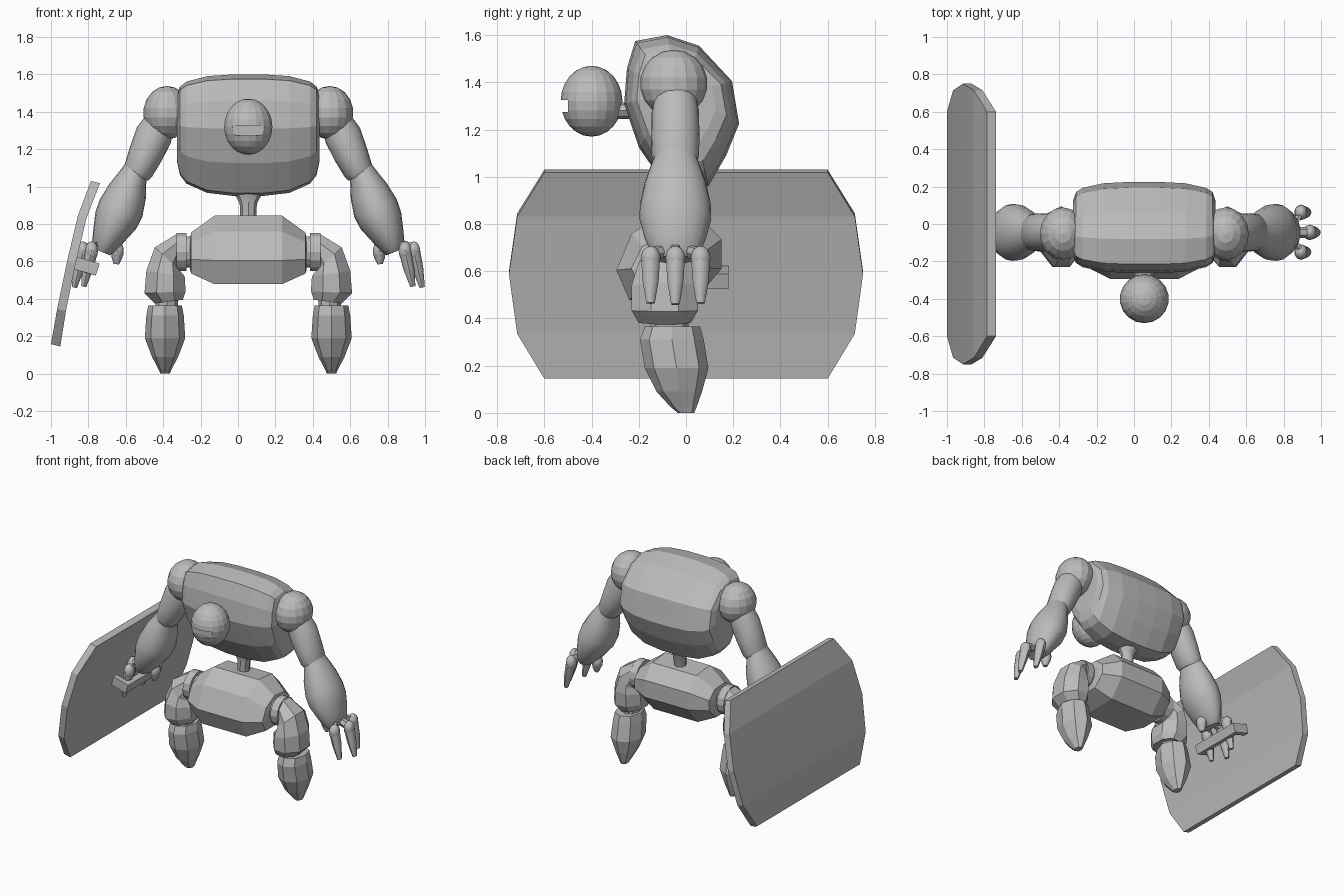
import bpy, bmesh, math
from mathutils import Vector, Matrix

if "Cube" in bpy.data.objects:
    bpy.data.objects.remove(bpy.data.objects["Cube"])

CX = 0.055          # body centre line (the shield shifts it off x = 0)
AY = -0.045         # arm centre in y

grey = bpy.data.materials.new("plain grey")
grey.diffuse_color = (0.5, 0.5, 0.5, 1)
grey.use_nodes = True
grey.node_tree.nodes["Principled BSDF"].inputs["Base Color"].default_value = grey.diffuse_color


def finish(name, bm, smooth=None):
    bmesh.ops.recalc_face_normals(bm, faces=bm.faces)
    me = bpy.data.meshes.new(name)
    bm.to_mesh(me)
    bm.free()
    ob = bpy.data.objects.new(name, me)
    bpy.context.collection.objects.link(ob)
    me.materials.append(grey)
    if smooth:
        bpy.ops.object.select_all(action='DESELECT')
        ob.select_set(True)
        bpy.context.view_layer.objects.active = ob
        bpy.ops.object.shade_smooth_by_angle(angle=math.radians(smooth))
    return ob


def loft(name, rings, smooth=None):
    """Skin a list of equal-length closed rings and cap both ends."""
    bm = bmesh.new()
    vs = [[bm.verts.new(p) for p in r] for r in rings]
    n = len(rings[0])
    for a, b in zip(vs, vs[1:]):
        for i in range(n):
            j = (i + 1) % n
            bm.faces.new((a[i], a[j], b[j], b[i]))
    bm.faces.new(vs[0])
    bm.faces.new(vs[-1])
    return finish(name, bm, smooth)


def ring(c, ax, ay, n=16, phase=0.0):
    """Ellipse around c with half-axis vectors ax, ay."""
    c, ax, ay = Vector(c), Vector(ax), Vector(ay)
    return [c + ax * math.cos(t) + ay * math.sin(t)
            for t in (2 * math.pi * i / n + phase for i in range(n))]


def ball(name, c, r, seg=16, rings=10, smooth=None):
    bm = bmesh.new()
    bmesh.ops.create_uvsphere(bm, u_segments=seg, v_segments=rings, radius=1,
                              matrix=Matrix.Translation(c) @ Matrix.Diagonal((*r, 1)))
    return finish(name, bm, smooth)


def limb(name, s, y, stations, n=16, smooth=40):
    """Tapered limb in the xz plane: stations are (u, z, half width, half depth)."""
    a, b = stations[0], stations[-1]
    d = Vector((b[0] - a[0], 0, b[1] - a[1])).normalized()
    side = Vector((-d.z * s, 0, d.x))
    return loft(name, [ring((CX + s * u, y, z), side * rx, Vector((0, ry, 0)), n)
                       for u, z, rx, ry in stations], smooth)


def barrel(name, profile, centre, stations):
    """Sideways barrel: yz profile scaled at each x station (u, sy, sz)."""
    cy, cz = centre
    full = [(-u, a, b) for u, a, b in reversed(stations)] + stations
    return loft(name, [[(CX + u, cy + (y - cy) * sy, cz + (z - cz) * sz) for y, z in profile]
                       for u, sy, sz in full])


# Torso
barrel("torso",
       [(-0.215, 1.575), (-0.08, 1.60), (0.055, 1.555), (0.195, 1.405), (0.225, 1.225),
        (0.17, 1.09), (0.095, 0.96), (0.0, 0.95), (-0.09, 0.965), (-0.2, 1.125),
        (-0.262, 1.31), (-0.25, 1.46)],
       (-0.02, 1.36),
       [(0.08, 1, 1), (0.22, 0.97, 0.96), (0.33, 0.87, 0.84), (0.365, 0.78, 0.73),
        (0.38, 0.6, 0.56)])

# Pelvis
barrel("pelvis",
       [(-0.295, 0.605), (-0.23, 0.76), (-0.1, 0.845), (0.06, 0.83), (0.15, 0.735),
        (0.15, 0.61), (0.04, 0.48), (-0.24, 0.478)],
       (-0.07, 0.62),
       [(0.18, 1, 1), (0.305, 0.72, 0.6), (0.312, 0.55, 0.45)])

# Spine between torso and pelvis
loft("spine", [ring((CX, y, z), (w, 0, 0), (0, d, 0), 8)
               for z, y, w, d in [(1.0, 0.0, 0.09, 0.075), (0.95, 0.0, 0.068, 0.06),
                                  (0.91, -0.005, 0.046, 0.045), (0.78, -0.02, 0.04, 0.04)]], 40)

# Head with a recessed visor slit, and a short neck
head = ball("head", (CX, -0.40, 1.32), (0.131, 0.131, 0.15), 18, 12)
bm = bmesh.new()
bmesh.ops.create_cube(bm, size=1, matrix=Matrix.Translation((CX, -0.55, 1.30))
                      @ Matrix.Diagonal((0.2, 0.1, 0.052, 1)))
cutter = finish("visor_cutter", bm)
cutter.hide_render = True
mod = head.modifiers.new("visor", 'BOOLEAN')
mod.operation, mod.object, mod.solver = 'DIFFERENCE', cutter, 'EXACT'
bpy.ops.object.select_all(action='DESELECT')
bpy.context.view_layer.objects.active = head
head.select_set(True)
bpy.ops.object.modifier_apply(modifier="visor")
bpy.data.objects.remove(cutter)
loft("neck", [ring((CX, y, 1.28), (0.05, 0, 0), (0, 0, 0.035), 8) for y in (-0.31, -0.2)])

for s, tag in ((1, "left"), (-1, "right")):
    # Shoulder, upper arm, forearm
    ball(tag + "_shoulder", (CX + s * 0.435, -0.052, 1.395), (0.126, 0.143, 0.143), 16, 9)
    limb(tag + "_upper_arm", s, AY,
         [(0.47, 1.355, 0.08, 0.085), (0.505, 1.275, 0.1, 0.1), (0.55, 1.17, 0.092, 0.102),
          (0.588, 1.085, 0.08, 0.1), (0.6, 1.06, 0.07, 0.088)], 20)
    limb(tag + "_forearm", s, AY,
         [(0.598, 1.095, 0.066, 0.085), (0.62, 1.045, 0.08, 0.105), (0.645, 0.975, 0.105, 0.13),
          (0.68, 0.885, 0.123, 0.15), (0.708, 0.82, 0.118, 0.152), (0.745, 0.74, 0.09, 0.13),
          (0.77, 0.68, 0.07, 0.105), (0.782, 0.65, 0.045, 0.08)], 20)

    # Three outer fingers and a thumb: (knuckle u, y, tip u, tip z)
    for i, (u, y, tu, tz) in enumerate([(0.838, -0.15, 0.88, 0.465), (0.885, AY, 0.93, 0.46),
                                        (0.838, 0.062, 0.88, 0.465), (0.70, AY, 0.705, 0.585)]):
        part = "%s_%s" % (tag, "thumb" if i == 3 else "finger_%d" % (i + 1))
        ball(part + "_knuckle", (CX + s * u, y, 0.655), (0.036, 0.042, 0.052), 10, 8, 40)
        limb(part, s, y, [(u, 0.655, 0.034, 0.04), ((u + tu) / 2, (0.655 + tz) / 2, 0.029, 0.034),
                          (tu, tz, 0.014, 0.018)], 8, 50)
        # Link from the palm to the knuckle
        bm_link = [ring(Vector((CX + s * 0.775, AY, 0.70)).lerp(Vector((CX + s * u, y, 0.67)), t),
                        (0, 0.03, 0), (0.01, 0, 0.028), 6) for t in (0, 1)]
        loft(part + "_link", bm_link)

    # Hip discs
    for k, (u0, u1, r) in enumerate([(0.30, 0.335, 0.085), (0.33, 0.385, 0.105)]):
        loft("%s_hip_disc_%d" % (tag, k + 1),
             [ring((CX + s * u, -0.07, 0.65), (0, r, 0), (0, 0, r), 14) for u in (u0, u1)])

    # Thigh: sections given as outer (u, z), inner (u, z), front y, back y
    rings = []
    for ou, oz, iu, iz, f, b in [(0.385, 0.745, 0.385, 0.58, -0.15, 0.02),
                                 (0.50, 0.675, 0.365, 0.55, -0.2, 0.045),
                                 (0.545, 0.55, 0.34, 0.52, -0.23, 0.055),
                                 (0.555, 0.43, 0.335, 0.44, -0.23, 0.05),
                                 (0.50, 0.375, 0.35, 0.395, -0.2, 0.02)]:
        k = 1 / math.cos(math.pi / 8)
        rings.append(ring((CX + s * (ou + iu) / 2, (f + b) / 2, (oz + iz) / 2),
                          (k * s * (ou - iu) / 2, 0, k * (oz - iz) / 2),
                          (0, k * (b - f) / 2, 0), 8, math.pi / 8))
    loft(tag + "_thigh", rings)

    # Knee
    loft(tag + "_knee", [ring((CX + s * 0.435, -0.07, z), (0.06, 0, 0), (0, 0.08, 0), 8)
                         for z in (0.42, 0.33)])

    # Lower leg tapering to a blunt foot: z, half width, front y, back y
    loft(tag + "_lower_leg",
         [ring((CX + s * 0.445, (f + b) / 2, z + 0.0), (w, 0, 0), (0, (b - f) / 2, 0), 8)
          for z, w, f, b in [(0.365, 0.09, -0.175, 0.06), (0.31, 0.1, -0.195, 0.075),
                             (0.19, 0.108, -0.175, 0.095), (0.09, 0.07, -0.125, 0.068),
                             (0.025, 0.036, -0.065, 0.045), (0.0, 0.025, -0.035, 0.035)]])

# Shield: curved plate, one cross-section per row (outer x, z, inner x, z, half length)
loft("shield",
     [[(xo, -h, zo), (xo, h, zo), (xi, h, zi), (xi, -h, zi)]
      for xo, zo, xi, zi, h in [(-0.786, 1.03, -0.738, 1.018, 0.60),
                                (-0.856, 0.845, -0.81, 0.832, 0.715),
                                (-0.914, 0.60, -0.868, 0.588, 0.75),
                                (-0.967, 0.345, -0.92, 0.335, 0.715),
                                (-1.0, 0.158, -0.95, 0.145, 0.60)]])

# Shield grip: bar with two legs, swept as one bent strip (x, y, z centre)
path = [(-0.885, -0.225, 0.595), (-0.75, -0.225, 0.557), (-0.75, 0.18, 0.557), (-0.885, 0.18, 0.595)]
inner = [(-0.885, -0.185, 0.595), (-0.79, -0.185, 0.567), (-0.79, 0.14, 0.567), (-0.885, 0.14, 0.595)]
loft("shield_grip",
     [[Vector(o) + Vector((0.01, 0, 0.032)), Vector(o) - Vector((0.01, 0, 0.032)),
       Vector(i) - Vector((0.01, 0, 0.032)), Vector(i) + Vector((0.01, 0, 0.032))]
      for o, i in zip(path, inner)])
